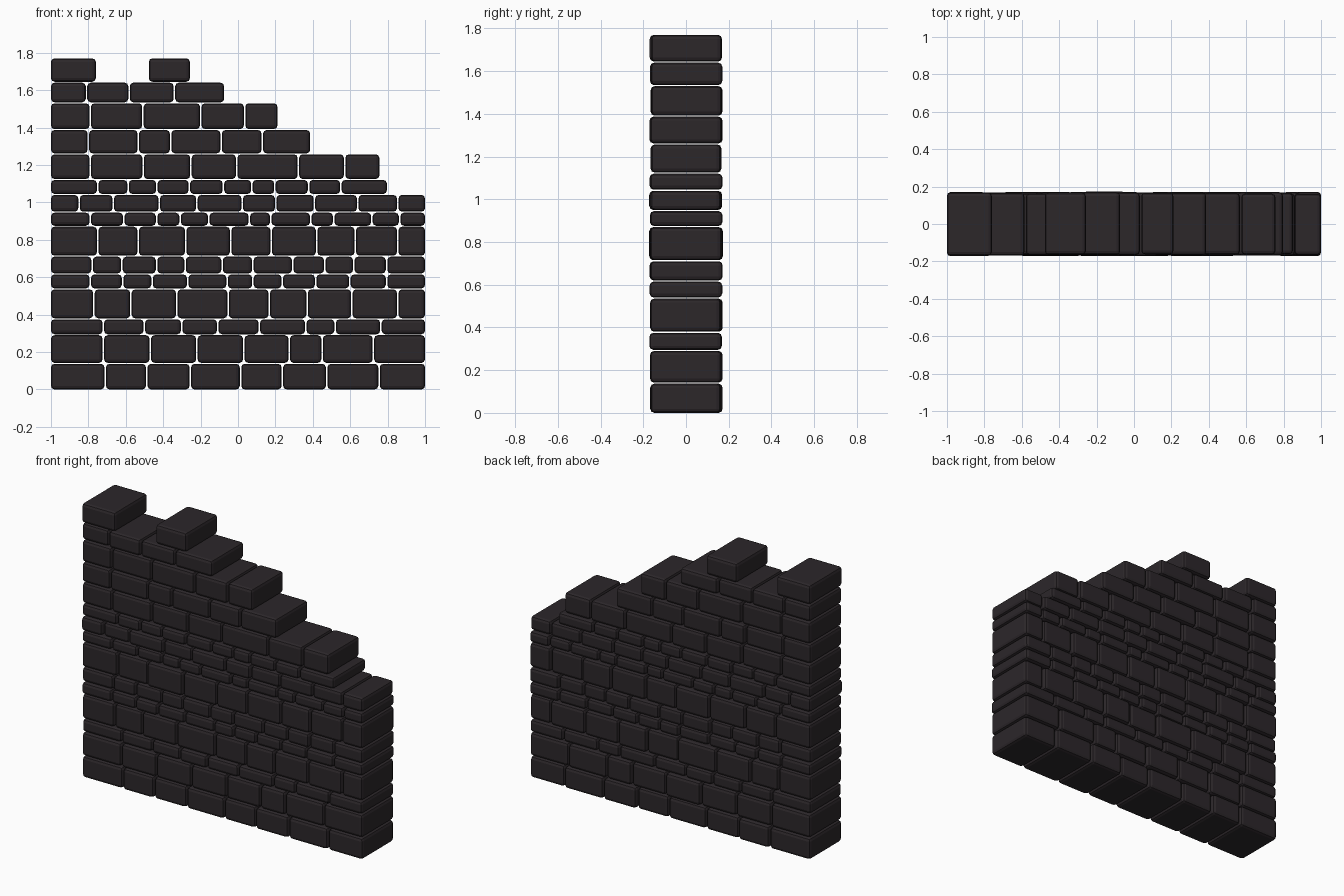
import bpy, bmesh, random
from mathutils import Matrix

if "Cube" in bpy.data.objects:
    bpy.data.objects.remove(bpy.data.objects["Cube"])

random.seed(4)
GAP = 0.008

stone = bpy.data.materials.new("dark_stone")
stone.diffuse_color = (0.025, 0.02, 0.023, 1)
stone.use_nodes = True
stone.node_tree.nodes["Principled BSDF"].inputs["Base Color"].default_value = stone.diffuse_color

# Each course: top z, right end x, stone count, first and last stone width
COURSES = [
    (0.137, 1.0, 8, 0.29, 0.25),
    (0.29, 1.0, 8, 0.28, 0.28),
    (0.375, 1.0, 9, 0.28, 0.24),
    (0.535, 1.0, 9, 0.23, 0.15),
    (0.615, 1.0, 11, 0.21, 0.21),
    (0.71, 1.0, 11, 0.22, 0.21),
    (0.87, 1.0, 9, 0.25, 0.15),
    (0.945, 1.0, 12, 0.21, 0.14),
    (1.04, 1.0, 10, 0.15, 0.15),
    (1.12, 0.80, 10, 0.25, 0.25),
    (1.257, 0.76, 7, 0.21, 0.19),
    (1.387, 0.39, 6, 0.20, 0.26),
    (1.53, 0.215, 5, 0.21, 0.18),
    (1.64, -0.07, 4, 0.19, 0.27),
]


def add_brick(bm, x0, x1, z0, z1):
    """Add one chamfered stone running through the wall thickness."""
    brick = bmesh.new()
    bmesh.ops.create_cube(brick, size=1)
    depth = 0.332 + random.uniform(-0.008, 0.008)
    y = random.uniform(-0.003, 0.003)
    brick.transform(Matrix.Translation(((x0 + x1) / 2, y, (z0 + z1) / 2))
                    @ Matrix.Diagonal((x1 - x0, depth, z1 - z0, 1)))
    bmesh.ops.bevel(brick, geom=brick.edges[:], offset=0.019, offset_type='OFFSET',
                    segments=2, profile=0.5, affect='EDGES')
    mesh = bpy.data.meshes.new("tmp")
    brick.to_mesh(mesh)
    brick.free()
    bm.from_mesh(mesh)
    bpy.data.meshes.remove(mesh)


def add_course(name, z0, z1, spans):
    bm = bmesh.new()
    for x0, x1 in spans:
        add_brick(bm, x0, x1, z0, z1)
    mesh = bpy.data.meshes.new(name)
    bm.to_mesh(mesh)
    bm.free()
    mesh.materials.append(stone)
    bpy.context.collection.objects.link(bpy.data.objects.new(name, mesh))


def course_spans(end, count, first, last):
    """Split a course into stones of slightly irregular width."""
    left, right = -1 + first, end - last
    step = (right - left) / (count - 2)
    inner = [left + step * (k + random.uniform(-0.17, 0.17))
             for k in range(1, count - 2)]
    joints = [-1 - GAP / 2, left] + inner + [right, end]
    return [(a + GAP / 2, b - GAP / 2) for a, b in zip(joints, joints[1:])]


# Full and stepped courses
z = 0.0
for i, (top, end, count, first, last) in enumerate(COURSES):
    add_course(f"stone_course_{i + 1:02d}", z, top,
               course_spans(end + (GAP / 2 if end == 1 else 0), count, first, last))
    z = top + 0.005

# Two loose stones on top
add_course("top_stones", z, 1.77, [(-1, -0.76), (-0.477, -0.257)])
